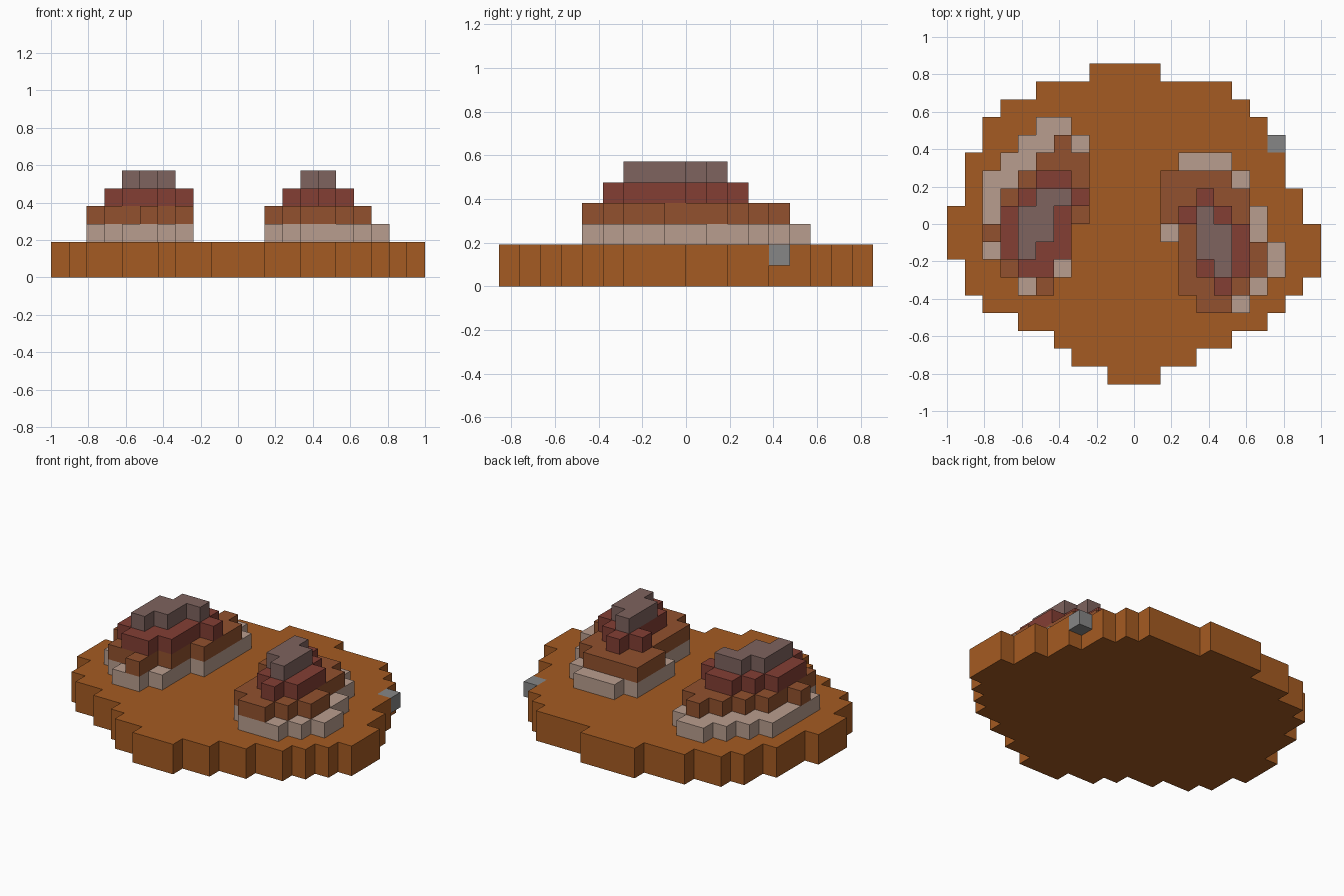
import bpy

cube = bpy.data.objects.get("Cube")
if cube:
    bpy.data.objects.remove(cube, do_unlink=True)

# The plan is a square grid, with rows counted from the back
COLS, ROWS = 21, 18
CELL = 2 / COLS


def material(name, rgb):
    linear = [((c / 255 + 0.055) / 1.055) ** 2.4 for c in rgb]
    mat = bpy.data.materials.new(name)
    mat.use_nodes = True
    mat.diffuse_color = (*linear, 1)
    mat.node_tree.nodes["Principled BSDF"].inputs["Base Color"].default_value = (*linear, 1)
    return mat


def stepped_slab(name, mat, bottom, height, first_row, spans):
    """Extrude a stepped outline, given as the column span of each row."""
    left_side, right_side = [], []
    for row, (start, end) in enumerate(spans, first_row):
        left_side += [(start, row), (start, row + 1)]
        right_side += [(end, row), (end, row + 1)]
    outline = list(dict.fromkeys(left_side + right_side[::-1]))
    count = len(outline)

    # floor ring, then roof ring
    verts = [((c - COLS / 2) * CELL, (ROWS / 2 - r) * CELL, level * CELL)
             for level in (bottom, bottom + height) for c, r in outline]
    floor = list(reversed(range(count)))
    roof = list(range(count, 2 * count))
    walls = []
    for i in range(count):
        j = (i + 1) % count
        walls.append((i, j, j + count, i + count))

    mesh = bpy.data.meshes.new(name)
    mesh.from_pydata(verts, [], [floor, roof] + walls)
    mesh.materials.append(mat)
    obj = bpy.data.objects.new(name, mesh)
    bpy.context.scene.collection.objects.link(obj)


earth = material("orange earth", (165, 91, 34))
sand = material("pale sand", (185, 157, 142))
brown = material("brown rock", (146, 81, 46))
red = material("dark red rock", (131, 62, 52))
summit = material("grey brown rock", (126, 99, 94))
stone = material("stone grey", (134, 134, 134))

# Round ground plate, two cells thick
stepped_slab("ground_plate", earth, 0, 2, 0, [
    (8, 12), (5, 16), (3, 17), (2, 18), (2, 18), (1, 19), (1, 19), (1, 20), (0, 20),
    (0, 21), (0, 21), (1, 21), (1, 20), (2, 19), (4, 18), (6, 16), (7, 14), (9, 12)])

# Right mound, from its foot to its peak
stepped_slab("right_mound_foot", sand, 2, 1, 3, [
    (5, 7), (4, 8), (3, 8), (2, 8), (2, 8), (2, 8), (2, 7), (2, 7), (3, 7), (4, 6)])
stepped_slab("right_mound_lower_tier", brown, 3, 1, 4, [
    (6, 7), (5, 8), (4, 8), (3, 8), (3, 8), (2, 7), (3, 7), (3, 6), (5, 6)])
stepped_slab("right_mound_upper_tier", red, 4, 1, 6, [
    (5, 7), (4, 8), (3, 7), (3, 7), (3, 7), (4, 6)])
stepped_slab("right_mound_peak", summit, 5, 1, 7, [
    (5, 7), (4, 6), (4, 6), (4, 5)])

# Left mound, from its foot to its peak
stepped_slab("left_mound_foot", sand, 2, 1, 5, [
    (13, 16), (12, 17), (12, 17), (12, 18), (12, 18), (13, 19), (13, 19), (13, 18), (14, 17)])
stepped_slab("left_mound_lower_tier", brown, 3, 1, 6, [
    (12, 16), (12, 17), (12, 17), (13, 17), (13, 18), (13, 18), (13, 17), (14, 16)])
stepped_slab("left_mound_upper_tier", red, 4, 1, 7, [
    (14, 15), (13, 16), (14, 17), (14, 17), (14, 17), (15, 16)])
stepped_slab("left_mound_peak", summit, 5, 1, 8, [
    (14, 15), (14, 16), (14, 16), (15, 16)])

# Single stone on the rim
stepped_slab("rim_stone", stone, 1, 1, 4, [(18, 19)])
